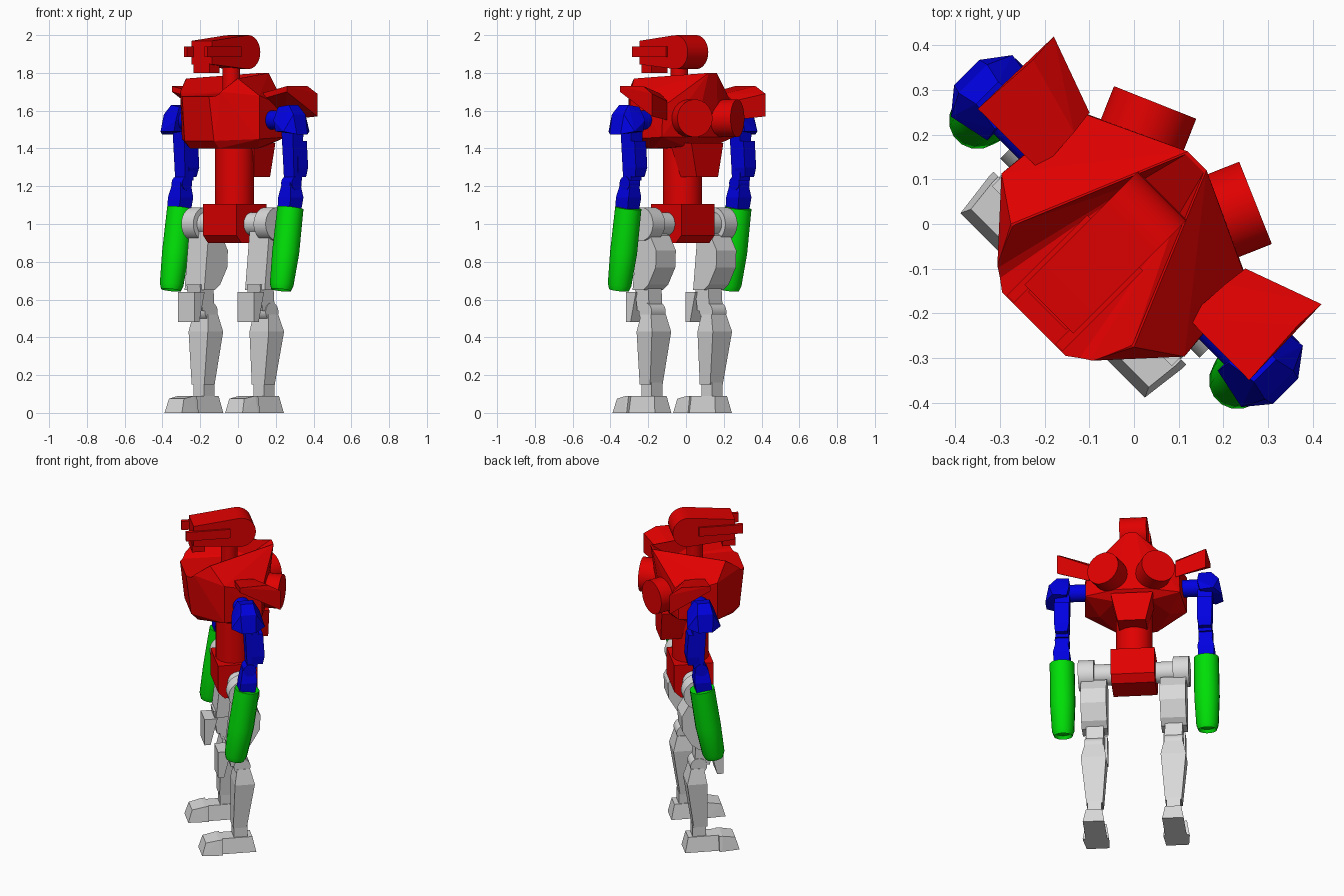
import bpy, bmesh, math
from mathutils import Vector, Matrix

# The robot is built facing -y, then turned to face the -x -y corner
TURN = Matrix.Rotation(-math.pi / 4, 4, 'Z')


def colour(name, rgb):
    m = bpy.data.materials.new(name)
    m.diffuse_color = (*rgb, 1)
    return m


RED = colour("red", (0.75, 0, 0))
BLUE = colour("blue", (0, 0, 0.75))
GREEN = colour("green", (0, 0.75, 0.002))
GREY = colour("light_grey", (0.7, 0.7, 0.7))


def hull(name, pts, mat, smooth=False, recess=0):
    """Convex solid around the points; optional sunk bottom face."""
    bm = bmesh.new()
    for p in pts:
        bm.verts.new(p)
    res = bmesh.ops.convex_hull(bm, input=bm.verts[:])
    inside = {g for g in res["geom_interior"] + res["geom_unused"]
              if isinstance(g, bmesh.types.BMVert)}
    bmesh.ops.delete(bm, geom=list(inside), context='VERTS')
    bmesh.ops.dissolve_limit(bm, angle_limit=math.radians(1),
                             verts=bm.verts[:], edges=bm.edges[:])
    bmesh.ops.recalc_face_normals(bm, faces=bm.faces[:])
    if recess:
        low = min(bm.faces, key=lambda f: f.normal.z)
        bmesh.ops.inset_individual(bm, faces=[low], thickness=0.012)
        bmesh.ops.translate(bm, verts=low.verts[:], vec=(0, 0, recess))
    bm.transform(TURN)
    me = bpy.data.meshes.new(name)
    bm.to_mesh(me)
    bm.free()
    me.materials.append(mat)
    ob = bpy.data.objects.new(name, me)
    bpy.context.collection.objects.link(ob)
    if smooth:
        bpy.ops.object.select_all(action='DESELECT')
        ob.select_set(True)
        bpy.context.view_layer.objects.active = ob
        bpy.ops.object.shade_smooth_by_angle(angle=math.radians(32))
    return ob


def flip(pts):
    return [(-p[0], p[1], p[2]) for p in pts]


def both(pts):
    return pts + flip(pts)


def pair(name, pts, mat, **kw):
    hull("right_" + name, pts, mat, **kw)
    hull("left_" + name, flip(pts), mat, **kw)


def slab(x0, x1, y0, y1, z):
    return [(x, y, z) for x in (x0, x1) for y in (y0, y1)]


def box(x0, x1, y0, y1, z0, z1):
    return slab(x0, x1, y0, y1, z0) + slab(x0, x1, y0, y1, z1)


def prism(x0, x1, profile):
    return [(x, y, z) for x in (x0, x1) for y, z in profile]


def rod(a, b, r0, r1=None, n=24):
    a, b = Vector(a), Vector(b)
    rot = (b - a).to_track_quat('Z', 'Y')
    out = []
    for c, r in ((a, r0), (b, r0 if r1 is None else r1)):
        for i in range(n):
            t = 2 * math.pi * (i + 0.5) / n
            out.append(tuple(c + rot @ Vector((r * math.cos(t), r * math.sin(t), 0))))
    return out


# Head: rounded back, wedge front, side bars and chin
skull = [(-0.27, 1.97), (-0.27, 1.845)]
skull += [(0.09 * math.cos(t), 1.91 + 0.09 * math.sin(t))
          for t in [math.radians(-100 + 200 * i / 14) for i in range(15)]]
hull("head", prism(-0.077, 0.077, skull), RED, smooth=True)
pair("head_bar", box(0.065, 0.088, -0.315, -0.06, 1.885, 1.94), RED)
hull("chin", box(-0.06, 0.06, -0.275, -0.2, 1.80, 1.85), RED)
hull("neck", rod((0, -0.05, 1.6), (0, -0.05, 1.85), 0.047), RED, smooth=True)

# Chest with a sunken valley between the two shoulder ridges
chest = hull("chest", both([
    (0.195, -0.195, 1.77), (0.1, -0.318, 1.68), (0.15, -0.283, 1.70),
    (0.29, -0.13, 1.68), (0.29, -0.13, 1.45), (0.11, -0.29, 1.44),
    (0.11, -0.25, 1.40), (0.20, -0.05, 1.40), (0.27, 0.09, 1.46),
    (0.265, 0.09, 1.62), (0.03, 0.20, 1.80), (0.10, 0.10, 1.41),
    (0.09, 0.15, 1.46)]), RED)
cutter = hull("valley_cutter", both([
    (0.145, -0.28, 1.69), (0.145, -0.40, 1.67), (0.06, 0.07, 1.70),
    (0.19, -0.195, 1.772), (0.19, -0.195, 1.9), (0.19, -0.40, 1.9),
    (0.028, 0.195, 1.802), (0.028, 0.195, 1.9)]), RED)
mod = chest.modifiers.new("valley", 'BOOLEAN')
mod.operation, mod.object, mod.solver = 'DIFFERENCE', cutter, 'EXACT'
bpy.context.view_layer.objects.active = chest
bpy.ops.object.modifier_apply(modifier="valley")
bpy.data.objects.remove(cutter)

# Lower torso, back and shoulder plates
hull("waist", rod((0, -0.025, 1.08), (0, -0.025, 1.45), 0.104), RED, smooth=True)
hull("back_pack", slab(-0.12, 0.12, 0.0, 0.16, 1.43)
     + slab(-0.08, 0.08, 0.04, 0.16, 1.25), RED)
hull("pelvis", prism(-0.125, 0.125, [
    (-0.137, 1.105), (0.09, 1.105), (0.09, 0.94), (0.05, 0.9),
    (-0.1, 0.9), (-0.137, 0.94)]), RED)
pair("back_thruster", rod((0.07, 0.02, 1.56), (0.159, 0.226, 1.56), 0.1), RED, smooth=True)
pair("shoulder_plate", [
    (0.43, -0.065, 1.73), (0.43, -0.065, 1.70), (0.42, 0.10, 1.73),
    (0.424, 0.17, 1.69), (0.424, 0.17, 1.57), (0.233, -0.064, 1.69),
    (0.233, -0.064, 1.66), (0.24, 0.05, 1.69), (0.247, 0.106, 1.65),
    (0.247, 0.106, 1.55)], RED)

# Arms
pair("shoulder_joint", rod((0.25, -0.03, 1.55), (0.40, -0.03, 1.55), 0.05),
     BLUE, smooth=True)
pair("shoulder_cap", [
    (0.37, -0.07, 1.62), (0.37, 0.02, 1.62), (0.44, -0.06, 1.63), (0.44, 0.01, 1.63),
    (0.365, -0.10, 1.55), (0.365, 0.06, 1.55), (0.485, -0.07, 1.58), (0.485, 0.02, 1.58),
    (0.38, -0.10, 1.49), (0.38, 0.06, 1.49), (0.46, -0.12, 1.49), (0.46, 0.075, 1.49),
    (0.505, -0.065, 1.475), (0.505, 0.015, 1.475)], BLUE)
pair("upper_arm", slab(0.365, 0.45, -0.04, 0.04, 1.50)
     + slab(0.37, 0.445, -0.025, 0.035, 1.23), BLUE)
pair("upper_arm_pad", slab(0.365, 0.45, 0.0, 0.065, 1.44)
     + slab(0.365, 0.45, 0.0, 0.075, 1.30) + slab(0.375, 0.445, 0.0, 0.065, 1.25), BLUE)
pair("elbow", rod((0.37, -0.01, 1.215), (0.45, -0.01, 1.215), 0.037), BLUE, smooth=True)
pair("forearm", slab(0.38, 0.44, -0.05, 0.025, 1.22)
     + slab(0.365, 0.46, -0.065, 0.03, 1.14)
     + slab(0.37, 0.455, -0.075, 0.015, 1.06), BLUE)
pair("arm_barrel", rod((0.412, -0.02, 1.085), (0.412, -0.055, 0.85), 0.071, 0.073, 16)
     + rod((0.412, -0.085, 0.68), (0.412, -0.09, 0.65), 0.064, 0.053, 16),
     GREEN, smooth=True, recess=0.02)

# Legs
pair("hip_axle", rod((0.11, -0.02, 1.0), (0.24, -0.02, 1.0), 0.062), GREY, smooth=True)
pair("hip_joint", rod((0.226, -0.02, 1.0), (0.316, -0.02, 1.0), 0.089), GREY, smooth=True)
pair("thigh", prism(0.153, 0.3, [
    (-0.065, 0.97), (0.03, 0.94), (0.077, 0.86), (0.073, 0.77),
    (0.02, 0.68), (-0.02, 0.65), (-0.10, 0.65)]), GREY)
pair("knee_link", slab(0.175, 0.275, -0.11, -0.01, 0.68)
     + slab(0.175, 0.275, -0.09, 0.0, 0.54), GREY)
pair("knee_pad", slab(0.16, 0.285, -0.165, -0.09, 0.64)
     + slab(0.16, 0.285, -0.165, -0.13, 0.48), GREY)
pair("knee_joint", rod((0.175, -0.025, 0.535), (0.28, -0.025, 0.535), 0.048),
     GREY, smooth=True)
pair("shin", slab(0.17, 0.282, -0.055, 0.02, 0.52)
     + slab(0.156, 0.3, -0.07, 0.045, 0.43)
     + slab(0.178, 0.272, -0.075, 0.003, 0.15), GREY)
pair("ankle", box(0.185, 0.265, -0.07, 0.008, 0.06, 0.16), GREY)
pair("foot", slab(0.165, 0.288, -0.15, 0.055, 0)
     + slab(0.18, 0.272, -0.15, 0.035, 0.09), GREY)
pair("toe", slab(0.162, 0.292, -0.258, -0.22, 0)
     + slab(0.155, 0.305, -0.155, -0.14, 0)
     + slab(0.17, 0.282, -0.235, -0.14, 0.075)
     + slab(0.168, 0.29, -0.16, -0.14, 0.09), GREY)
